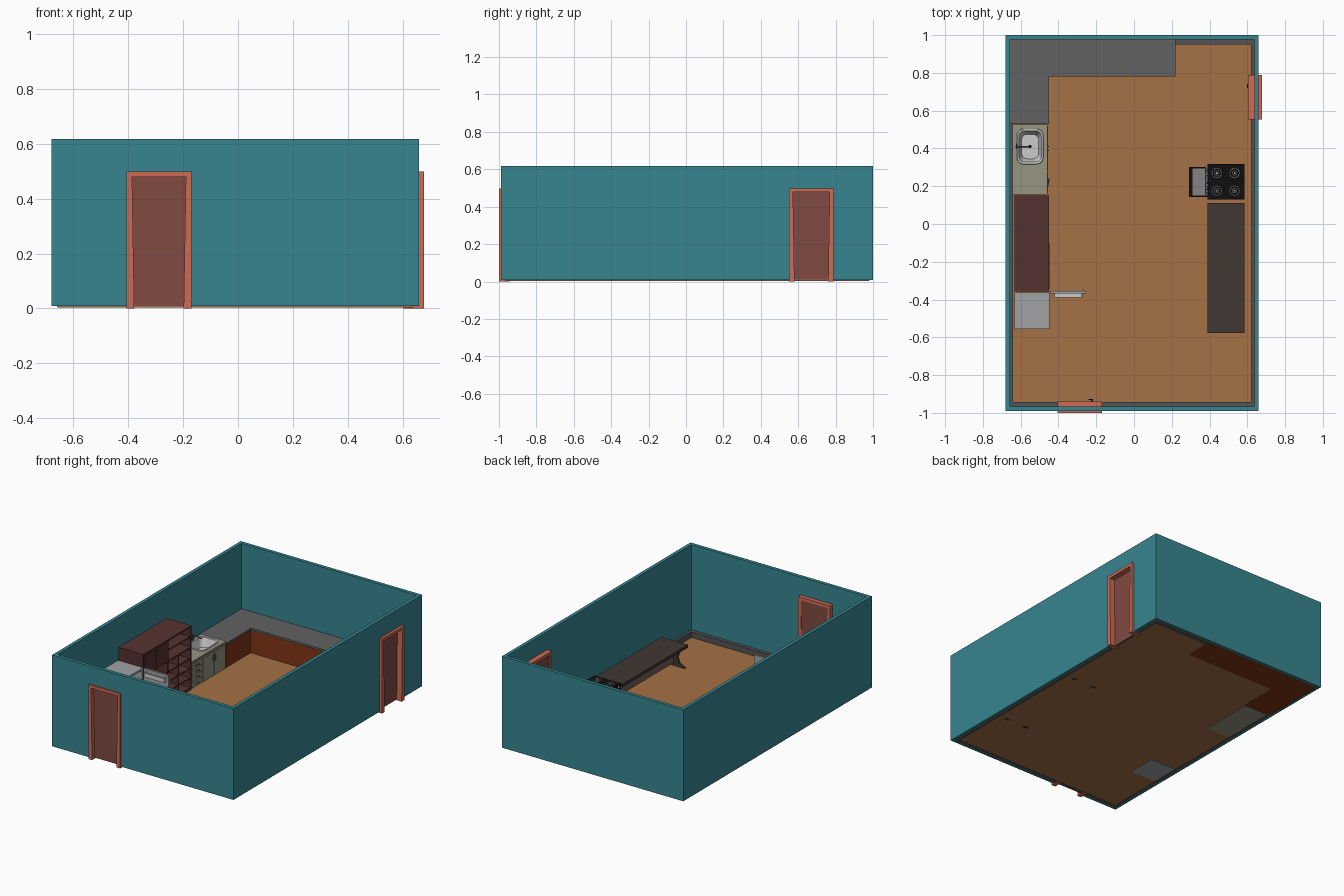
import bpy, bmesh, math
from mathutils import Vector

if "Cube" in bpy.data.objects:
    bpy.data.objects.remove(bpy.data.objects["Cube"])

mats = {}


def paint(ob, rgb):
    if rgb is None:
        return ob
    if rgb not in mats:
        m = bpy.data.materials.new("colour_%d_%d_%d" % rgb)
        m.diffuse_color = [(c / 255) ** 2.2 for c in rgb] + [1]
        m.use_nodes = True
        m.node_tree.nodes["Principled BSDF"].inputs["Base Color"].default_value = m.diffuse_color
        mats[rgb] = m
    ob.data.materials.append(mats[rgb])
    return ob


def finish(name, bm, rgb):
    bmesh.ops.recalc_face_normals(bm, faces=bm.faces)
    me = bpy.data.meshes.new(name)
    bm.to_mesh(me)
    bm.free()
    ob = bpy.data.objects.new(name, me)
    bpy.context.collection.objects.link(ob)
    return paint(ob, rgb)


def boxes(name, rgb, *bs):
    """Each box is x0, x1, y0, y1, z0, z1."""
    bm = bmesh.new()
    for x0, x1, y0, y1, z0, z1 in bs:
        vs = bmesh.ops.create_cube(bm, size=1)["verts"]
        for v in vs:
            v.co = ((x0, x1)[v.co.x > 0], (y0, y1)[v.co.y > 0], (z0, z1)[v.co.z > 0])
    return finish(name, bm, rgb)


def prism(name, rgb, pts, axis, a, b):
    """Outline pulled along one axis from a to b."""
    put = {"x": lambda p, d: (d, p[0], p[1]), "y": lambda p, d: (p[0], d, p[1]),
           "z": lambda p, d: (p[0], p[1], d)}[axis]
    bm = bmesh.new()
    face = bm.faces.new([bm.verts.new(put(p, a)) for p in pts])
    new = bmesh.ops.extrude_face_region(bm, geom=[face])["geom"]
    step = Vector(put((0, 0), b - a))
    bmesh.ops.translate(bm, vec=step, verts=[g for g in new if isinstance(g, bmesh.types.BMVert)])
    return finish(name, bm, rgb)


def rod(name, rgb, p, q, r, n=12):
    p, q = Vector(p), Vector(q)
    bpy.ops.mesh.primitive_cylinder_add(vertices=n, radius=r, depth=(q - p).length, location=(p + q) / 2)
    ob = bpy.context.object
    ob.rotation_euler = (q - p).to_track_quat("Z", "Y").to_euler()
    ob.name = name
    bpy.ops.object.shade_smooth_by_angle()
    return paint(ob, rgb)


def round_rect(cx, cy, hx, hy, r, n=5):
    return [(cx + sx * (hx - r) + r * math.cos(t), cy + sy * (hy - r) + r * math.sin(t))
            for sx, sy, s in ((1, 1, 0), (-1, 1, 1), (-1, -1, 2), (1, -1, 3))
            for t in [(s + i / n) * math.pi / 2 for i in range(n + 1)]]


def loft(name, rgb, rings):
    """Rings of (outline, z) joined in order, last one capped."""
    bm = bmesh.new()
    vs = [[bm.verts.new((x, y, z)) for x, y in pts] for pts, z in rings]
    n = len(vs[0])
    for lo, hi in zip(vs, vs[1:]):
        for i in range(n):
            bm.faces.new((lo[i], lo[(i + 1) % n], hi[(i + 1) % n], hi[i]))
    bm.faces.new(vs[-1])
    return finish(name, bm, rgb)


def cut(ob, cutter):
    m = ob.modifiers.new("cut", "BOOLEAN")
    m.operation, m.solver, m.object = "DIFFERENCE", "EXACT", cutter
    cutter.hide_render = True
    cutter.hide_set(True)


TEAL, TAN, GREY, DARK = (58, 132, 143), (164, 112, 71), (98, 98, 98), (84, 84, 86)
CORAL, DOOR, MAROON, OCHRE = (205, 107, 84), (128, 76, 68), (86, 54, 52), (128, 56, 28)
CREAM, STEEL, BROWN, BLACK = (150, 147, 126), (190, 192, 194), (66, 58, 54), (22, 22, 24)
WHITE, MAUVE = (160, 161, 163), (118, 95, 89)

# room shell
walls = boxes("walls", TEAL, (-.68, .66, -.99, 1, .008, .618))
cut(walls, boxes("room_cutter", None, (-.657, .637, -.967, .977, -.1, 1)))
cut(walls, boxes("front_door_cutter", None, (-.403, -.177, -1.1, -.9, -.1, .494)))
cut(walls, boxes("side_door_cutter", None, (.58, .8, .557, .783, -.1, .494)))
boxes("floor", TAN, (-.66, .64, -.97, .98, .005, .012))
base = boxes("baseboard", DARK, (-.658, .638, -.968, .978, .004, .05))
cut(base, boxes("baseboard_cutter", None, (-.64, .62, -.943, .95, -.1, 1)))


# door frames, slabs and handles
def door(name, c, axis, f0, f1, p0, p1):
    w, h = .118, .498
    outline = [(c - w, 0), (c - w, h), (c + w, h), (c + w, 0), (c + w - .028, 0),
               (c + w - .02, h - .02), (c - w + .02, h - .02), (c - w + .028, 0)]
    prism(name + "_frame", CORAL, outline, axis, f0, f1)
    prism(name + "_slab", DOOR, [(c - .1, .008), (c + .1, .008), (c + .1, .482), (c - .1, .482)], axis, p0, p1)


door("front_door", -.288, "y", -1, -.94, -.972, -.942)
door("side_door", .67, "x", .603, .677, .612, .64)
rod("front_door_handle", BLACK, (-.222, -.945, .24), (-.222, -.928, .24), .004)
rod("front_door_lever", BLACK, (-.24, -.93, .24), (-.218, -.93, .24), .003)
rod("side_door_handle", BLACK, (.614, .738, .24), (.598, .738, .24), .004)
rod("side_door_lever", BLACK, (.6, .72, .24), (.6, .742, .24), .003)


# corner counter
def ell(e):
    return [(-.657, .53), (-.45 - e, .53), (-.45 - e, .78 + e), (.22 - e, .78 + e), (.22 - e, .976), (-.657, .976)]


prism("counter_cabinet", OCHRE, ell(.008), "z", .003, .168)
prism("counter_top", GREY, ell(0), "z", .168, .182)

# sink cabinet with drawers and doors
sink = boxes("sink_cabinet", CREAM, (-.637, -.463, .158, .527, .003, .178))
top = boxes("sink_top", CREAM, (-.642, -.457, .155, .528, .178, .19))
hole = prism("sink_cutter", None, round_rect(-.55, .41, .062, .085, .03), "z", .13, .3)
cut(sink, hole)
cut(top, hole)
loft("basin", STEEL, [(round_rect(-.55, .41, .07, .094, .035), .191),
                      (round_rect(-.55, .41, .068, .092, .035), .195),
                      (round_rect(-.55, .41, .06, .083, .03), .193),
                      (round_rect(-.55, .41, .045, .065, .03), .138)])
rod("drain", BLACK, (-.55, .41, .138), (-.55, .41, .14), .009)
rod("faucet_post", DARK, (-.622, .41, .19), (-.622, .41, .235), .005)
rod("faucet_spout", DARK, (-.626, .41, .233), (-.555, .41, .226), .004)
rod("faucet_lever", DARK, (-.622, .4, .205), (-.622, .425, .205), .003)
boxes("drawer_fronts", CREAM, *[(-.464, -.456, .165, .275, z, z + .035) for z in (.012, .052, .092, .132)])
boxes("sink_doors", CREAM, *[(-.464, -.456, y, y + .115, .012, .167) for y in (.283, .403)])
for z in (.03, .07, .11, .15):
    rod("drawer_knob", DARK, (-.457, .2, z), (-.45, .24, z), .003)
for y in (.39, .411):
    rod("door_pull", DARK, (-.453, y, .11), (-.453, y, .15), .003)

# tall shelf unit: closed upper cupboard, open bays
X0, X1 = -.633, -.45
boxes("shelf_unit", MAROON, (X0, X1, -.358, .152, .428, .44), (X0, X1, -.358, -.347, .012, .428),
      (X0, X1, .141, .152, .012, .428), (X0, X1, -.102, -.09, .012, .428),
      (X0, X0 + .008, -.347, .141, .012, .428), (X0, X1, -.347, .141, .012, .03),
      (X0, X1, -.347, .141, .29, .3))
boxes("shelves", MAROON, *[(X0, X1 - .005, -.09, .141, z, z + .008) for z in (.085, .15, .215, .36)],
      *[(X0, X1 - .005, -.347, -.102, z, z + .008) for z in (.12, .21)],
      (X0, X1 - .005, .02, .028, .03, .29))
boxes("shelf_doors", MAROON, (-.455, -.447, -.345, -.227, .302, .426), (-.455, -.447, -.223, -.104, .302, .426))

# refrigerator with its door swung open
FX0, FX1, FY0, FY1, FZ = -.633, -.447, -.555, -.362, .355
boxes("fridge_body", WHITE, (FX0, FX1, FY0, FY1, FZ - .014, FZ), (FX0, FX1, FY0, FY1, .003, .03),
      (FX0, FX1, FY0, FY0 + .014, .03, FZ - .014), (FX0, FX1, FY1 - .014, FY1, .03, FZ - .014),
      (FX0, FX0 + .014, FY0 + .014, FY1 - .014, .03, FZ - .014))
boxes("fridge_shelves", STEEL, *[(FX0 + .014, FX1 - .02, FY0 + .014, FY1 - .014, z, z + .005)
                                 for z in (.11, .18, .25)])
boxes("crisper_drawer", STEEL, (FX0 + .02, FX1 - .025, FY0 + .02, FY1 - .02, .032, .09))
boxes("fridge_door", WHITE, (-.441, -.255, -.367, -.354, .008, FZ))
boxes("door_bins", STEEL, *[b for z in (.04, .13, .22, .31) for b in (
    (-.42, -.275, -.388, -.367, z, z + .005), (-.42, -.275, -.39, -.386, z, z + .03),
    (-.422, -.418, -.39, -.367, z, z + .03), (-.277, -.273, -.39, -.367, z, z + .03))])
rod("fridge_handle", WHITE, (-.268, -.349, .14), (-.268, -.349, .25), .004)

# long table on two waisted legs
boxes("table_top", BROWN, (.39, .585, -.577, .112, .145, .165))
boxes("table_panel", MAUVE, (.478, .494, -.555, .09, .03, .145))
half = [(.095, .003), (.09, .015), (.05, .035), (.035, .07), (.05, .115), (.085, .145)]
leg = [(.487 + x, z) for x, z in half] + [(.487 - x, z) for x, z in reversed(half)]
leg = leg[:-1] + [(.487 - .095, .003), (.487 - .06, .003), (.487 - .05, .012), (.487 + .05, .012), (.487 + .06, .003)]
for y in (-.567, .086):
    prism("table_leg", BROWN, leg, "y", y, y + .014)

# cooker with open oven
SX0, SX1, SY0, SY1 = .39, .585, .13, .318
boxes("cooker_body", BLACK, (SX0, SX1, SY0, SY1, .145, .178), (SX0, SX1, SY0, SY1, .012, .045),
      (SX0, SX1, SY0, SY0 + .014, .045, .145), (SX0, SX1, SY1 - .014, SY1, .045, .145),
      (SX1 - .014, SX1, SY0 + .014, SY1 - .014, .045, .145))
boxes("oven_door", BLACK, (.29, .392, .143, .303, .036, .046))
boxes("oven_door_glass", (130, 130, 132), (.31, .388, .152, .294, .045, .049))
boxes("oven_rack", DARK, *[(.378, .57, y, y + .003, .09, .093) for y in [.147 + i * .0165 for i in range(10)]],
      (.376, .38, .144, .304, .09, .093))
for i in range(5):
    y = .155 + i * .035
    rod("cooker_knob", STEEL, (.392, y, .162), (.382, y, .162), .007)
for x in (.438, .533):
    for y in (.176, .27):
        for r in (.025, .012):
            bpy.ops.mesh.primitive_torus_add(major_segments=24, minor_segments=6, major_radius=r,
                                             minor_radius=.0025, location=(x, y, .18))
            bpy.context.object.name = "burner_ring"
            bpy.ops.object.shade_smooth_by_angle()
            paint(bpy.context.object, WHITE)
        rod("burner_cap", WHITE, (x, y, .178), (x, y, .183), .005)
